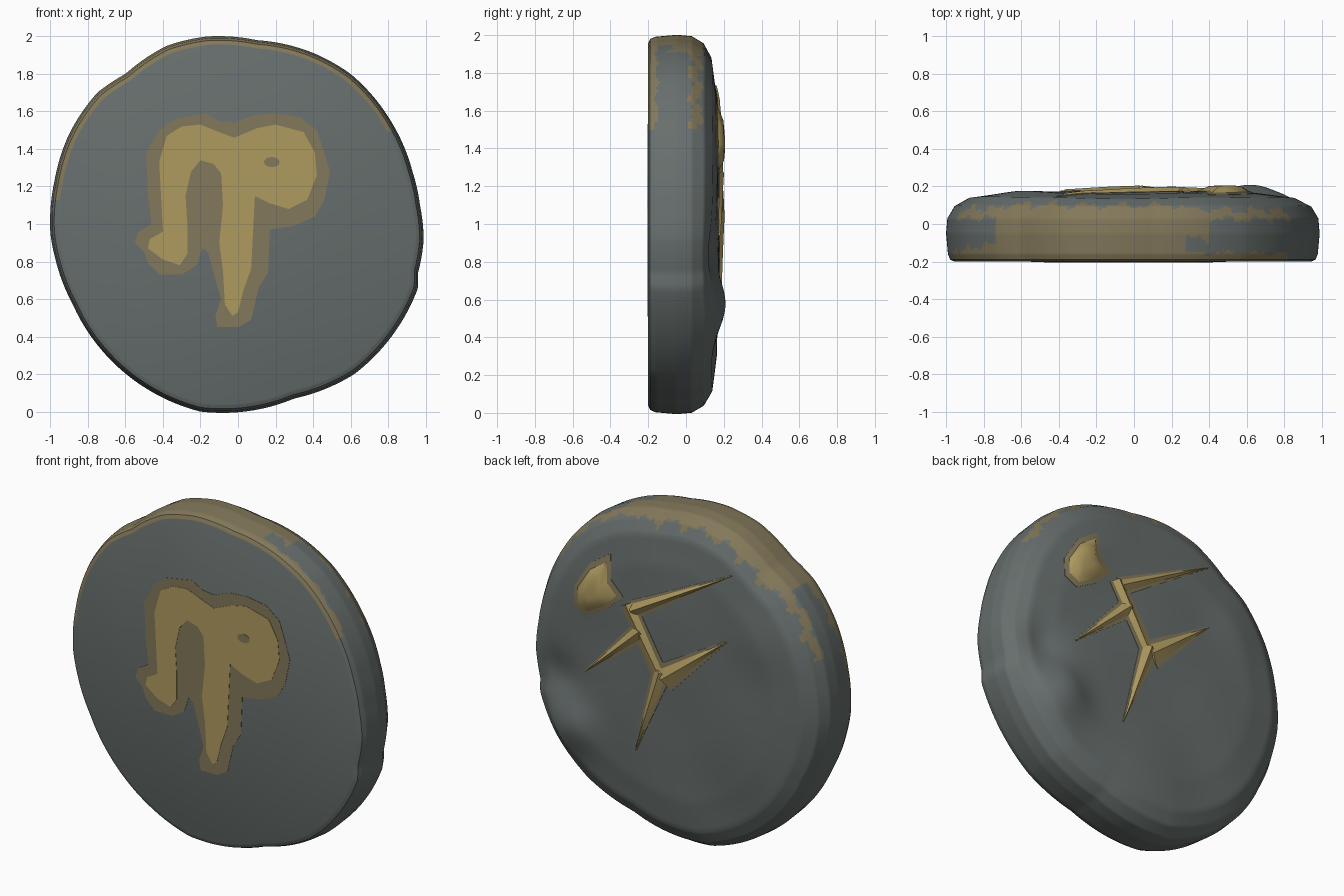
import bpy, bmesh, math
from math import sin, cos, exp, degrees, atan2, hypot, pi

if "Cube" in bpy.data.objects:
    bpy.data.objects.remove(bpy.data.objects["Cube"])


def material(name, col):
    m = bpy.data.materials.new(name)
    m.diffuse_color = (*col, 1)
    m.use_nodes = True
    m.node_tree.nodes["Principled BSDF"].inputs["Base Color"].default_value = m.diffuse_color
    return m


STONE = material("grey stone", (0.135, 0.158, 0.153))
OLIVE = material("olive stain", (0.225, 0.188, 0.103))
GOLD = material("dull gold", (0.43, 0.325, 0.118))

# Chipped outline of the stone as (x, z)
OUTLINE = [(0.99, 0.92), (0.97, 1.1), (0.93, 1.28), (0.82, 1.54), (0.6, 1.8), (0.38, 1.92),
           (0.1, 1.98), (-0.16, 2.0), (-0.38, 1.95), (-0.6, 1.8), (-0.75, 1.7),
           (-0.9, 1.48), (-0.98, 1.22), (-1.0, 0.95), (-0.97, 0.8), (-0.88, 0.57),
           (-0.72, 0.32), (-0.5, 0.13), (-0.2, 0.0), (0.1, 0.01), (0.3, 0.07),
           (0.62, 0.2), (0.86, 0.46), (0.96, 0.66), (0.96, 0.74)]
POLAR = sorted((atan2(z - 1, x) % (2 * pi), hypot(x, z - 1)) for x, z in OUTLINE)
POLAR = [(POLAR[-1][0] - 2 * pi, POLAR[-1][1])] + POLAR + [(POLAR[0][0] + 2 * pi, POLAR[0][1])]

# Cross-section as (fraction of radius, y, sub-steps)
SECTION = [(0.955, -0.2, 1), (0.978, -0.19, 3), (0.99, -0.16, 4), (1.0, -0.05, 10),
           (0.993, 0.03, 8), (0.955, 0.095, 7), (0.88, 0.138, 6), (0.7, 0.162, 6),
           (0.4, 0.172, 8), (0.04, 0.177, 8)]


def lerp_table(table, t):
    for (a, va), (b, vb) in zip(table, table[1:]):
        if a <= t <= b:
            return va + (vb - va) * (t - a) / max(b - a, 1e-9)
    return table[-1][1]


def radius(t):
    return lerp_table(POLAR, t % (2 * pi))


def bumps(x, z):
    def hill(cx, cz, s, h):
        return h * exp(-((x - cx) ** 2 + (z - cz) ** 2) / s ** 2)
    return (hill(0.65, 0.56, 0.16, 0.055) + hill(-0.6, 1.4, 0.2, 0.018)
            + hill(0.5, 1.42, 0.2, 0.012) - hill(0.76, 0.85, 0.13, 0.03)
            - hill(-0.3, 0.35, 0.25, 0.012) + 0.004 * sin(7 * x + 2) * sin(6 * z))


BACK = sorted((f, y) for f, y, n in SECTION[4:])


def back_y(x, z):
    f = hypot(x, z - 1) / radius(atan2(z - 1, x))
    return lerp_table(BACK, max(f, 0.04)) + bumps(x, z)


def stained(t, y):
    """Where the rim carries the olive stain: angle in degrees, depth y."""
    w = 0.015 * sin(t * 0.55) + 0.01 * sin(t * 1.3)
    if 74 < t < 136 + 40 * w:
        return y < 0.1 + w
    if 136 <= t < 172:
        strip = y < -0.11 + w - 0.0015 * (t - 136)
        drip = t < 160 and abs(y - 0.055 - w) < 0.025
        return strip or drip
    if 31 < t <= 74:
        return y < -0.155 + 0.6 * w or abs(y - 0.05 - w) < 0.024 or (t > 66 and y > -0.08 + w and y < 0.07)
    return False


def make_object(name, bm, mats, angle=40):
    bmesh.ops.recalc_face_normals(bm, faces=bm.faces[:])
    me = bpy.data.meshes.new(name)
    bm.to_mesh(me)
    bm.free()
    for m in mats:
        me.materials.append(m)
    ob = bpy.data.objects.new(name, me)
    bpy.context.collection.objects.link(ob)
    bpy.ops.object.select_all(action='DESELECT')
    bpy.context.view_layer.objects.active = ob
    ob.select_set(True)
    bpy.ops.object.shade_smooth_by_angle(angle=math.radians(angle))
    return ob


# Stone disc: rings swept round the outline, rim faces stained by rule
N = 288
levels = [SECTION[0][:2]]
for (f0, y0, _), (f1, y1, n) in zip(SECTION, SECTION[1:]):
    levels += [(f0 + (f1 - f0) * k / n, y0 + (y1 - y0) * k / n) for k in range(1, n + 1)]
bm = bmesh.new()
rings = []
for f, y in levels:
    ring = []
    for i in range(N):
        t = 2 * pi * i / N
        r = f * radius(t)
        x, z = r * cos(t), 1 + r * sin(t)
        fade = min(max((y - 0.03) / 0.1, 0), 1)
        ring.append(bm.verts.new((x, y + bumps(x, z) * fade, z)))
    rings.append(ring)
for k in range(len(rings) - 1):
    ym, fm = (levels[k][1] + levels[k + 1][1]) / 2, levels[k][0]
    for i in range(N):
        j = (i + 1) % N
        face = bm.faces.new((rings[k][i], rings[k][j], rings[k + 1][j], rings[k + 1][i]))
        face.material_index = int(fm > 0.87 and stained(360 * (i + 0.5) / N, ym))
bm.faces.new(rings[0])
bm.faces.new(rings[-1])
make_object("stone_disc", bm, [STONE, OLIVE])


# Painted mark on the front: thin stacked plates
def front_plate(name, pts, y, mat):
    bm = bmesh.new()
    face = bm.faces.new([bm.verts.new((x, -0.199, z)) for x, z in pts])
    out = bmesh.ops.extrude_face_region(bm, geom=[face])
    for v in out["geom"]:
        if isinstance(v, bmesh.types.BMVert):
            v.co.y = y
    bmesh.ops.triangulate(bm, faces=[f for f in bm.faces if len(f.verts) > 4])
    make_object(name, bm, [mat], 20)


front_plate("front_mark_border", [
    (-0.17, 1.59), (-0.1, 1.55), (-0.02, 1.54), (0.08, 1.58), (0.2, 1.59), (0.33, 1.57),
    (0.42, 1.5), (0.46, 1.38), (0.49, 1.28), (0.46, 1.13), (0.41, 1.04), (0.3, 0.99),
    (0.17, 0.97), (0.16, 0.74), (0.11, 0.66), (0.07, 0.49), (0.0, 0.45), (-0.11, 0.45),
    (-0.12, 0.51), (-0.09, 0.6), (-0.13, 0.74), (-0.16, 0.85), (-0.19, 0.87),
    (-0.22, 0.78), (-0.3, 0.73), (-0.42, 0.73), (-0.48, 0.79), (-0.5, 0.85), (-0.55, 0.9),
    (-0.53, 0.96), (-0.46, 1.0), (-0.48, 1.15), (-0.49, 1.38), (-0.42, 1.5), (-0.34, 1.56)],
    -0.202, OLIVE)
front_plate("front_mark_centre", [
    (-0.2, 1.53), (-0.1, 1.49), (-0.02, 1.46), (0.1, 1.51), (0.2, 1.53), (0.35, 1.49),
    (0.41, 1.38), (0.42, 1.26), (0.37, 1.13), (0.27, 1.08), (0.17, 1.11), (0.09, 1.15),
    (0.08, 0.95), (0.07, 0.76), (0.03, 0.65), (0.0, 0.53), (-0.03, 0.51), (-0.07, 0.57),
    (-0.08, 0.75), (-0.1, 0.9), (-0.08, 1.1), (-0.09, 1.27), (-0.13, 1.32), (-0.2, 1.34),
    (-0.25, 1.28), (-0.28, 1.15), (-0.27, 1.0), (-0.27, 0.84), (-0.31, 0.78),
    (-0.4, 0.81), (-0.48, 0.87), (-0.47, 0.92), (-0.4, 0.96), (-0.41, 1.15),
    (-0.42, 1.33), (-0.38, 1.47), (-0.3, 1.52)], -0.204, GOLD)
front_plate("front_mark_spot", [(0.18 + 0.042 * cos(a * pi / 6), 1.33 + 0.027 * sin(a * pi / 6))
                                for a in range(12)], -0.205, OLIVE)


# Raised mark on the back: tapering ridges that follow the surface
def ridge(name, a, b, w0, w1, height, mat, steps=10):
    dx, dz = b[0] - a[0], b[1] - a[1]
    length = hypot(dx, dz)
    nx, nz = -dz / length, dx / length
    bm = bmesh.new()
    rows = []
    for k in range(steps + 1):
        s = k / steps
        w = w0 + (w1 - w0) * s
        h = height * (1 - 0.6 * s) + 0.004
        row = []
        for side, lift in ((-1, -0.01), (-1, 0.003), (0, h), (1, 0.003), (1, -0.01)):
            x, z = a[0] + dx * s + nx * w * side, a[1] + dz * s + nz * w * side
            row.append(bm.verts.new((x, back_y(x, z) + lift, z)))
        rows.append(row)
    for r0, r1 in zip(rows, rows[1:]):
        for i in range(4):
            bm.faces.new((r0[i], r0[i + 1], r1[i + 1], r1[i]))
    bm.faces.new(rows[0])
    bm.faces.new(rows[-1])
    make_object(name, bm, [mat], 20)


STROKES = [((0.24, 1.38), (-0.41, 1.75), 0.055, 0.004),
           ((0.27, 1.41), (0.03, 1.0), 0.055, 0.06),
           ((0.18, 1.27), (0.56, 0.92), 0.06, 0.004),
           ((0.03, 1.02), (-0.39, 1.35), 0.085, 0.006),
           ((0.04, 1.06), (0.22, 0.53), 0.065, 0.004)]
for i, (a, b, w0, w1) in enumerate(STROKES, 1):
    ridge(f"back_ridge_border_{i}", a, b, w0, w1, 0.006, OLIVE)
    tip = (a[0] + (b[0] - a[0]) * 0.95, a[1] + (b[1] - a[1]) * 0.95)
    ridge(f"back_ridge_{i}", a, tip, w0 * 0.72, w1 * 0.6, 0.024, GOLD)


# Raised lump beside the ridges, with its stained edge
def lump(name, grow, height, mat):
    pts = [(0.41, 1.64), (0.40, 1.51), (0.33, 1.44), (0.42, 1.35), (0.55, 1.28), (0.62, 1.32),
           (0.62, 1.42), (0.53, 1.56)]
    cx, cz = 0.5, 1.42
    bm = bmesh.new()
    loops = []
    for f, lift in ((1, -0.012), (1, 0.003), (0.6, height), (0.25, height * 1.1)):
        loop = []
        for px, pz in pts:
            x, z = cx + (px - cx) * grow * f, cz + (pz - cz) * grow * f
            loop.append(bm.verts.new((x, back_y(x, z) + lift, z)))
        loops.append(loop)
    for l0, l1 in zip(loops, loops[1:]):
        for i in range(len(pts)):
            j = (i + 1) % len(pts)
            bm.faces.new((l0[i], l0[j], l1[j], l1[i]))
    bm.faces.new(loops[-1])
    make_object(name, bm, [mat], 50)


lump("back_lump_border", 1.15, 0.012, OLIVE)
lump("back_lump", 0.98, 0.03, GOLD)
